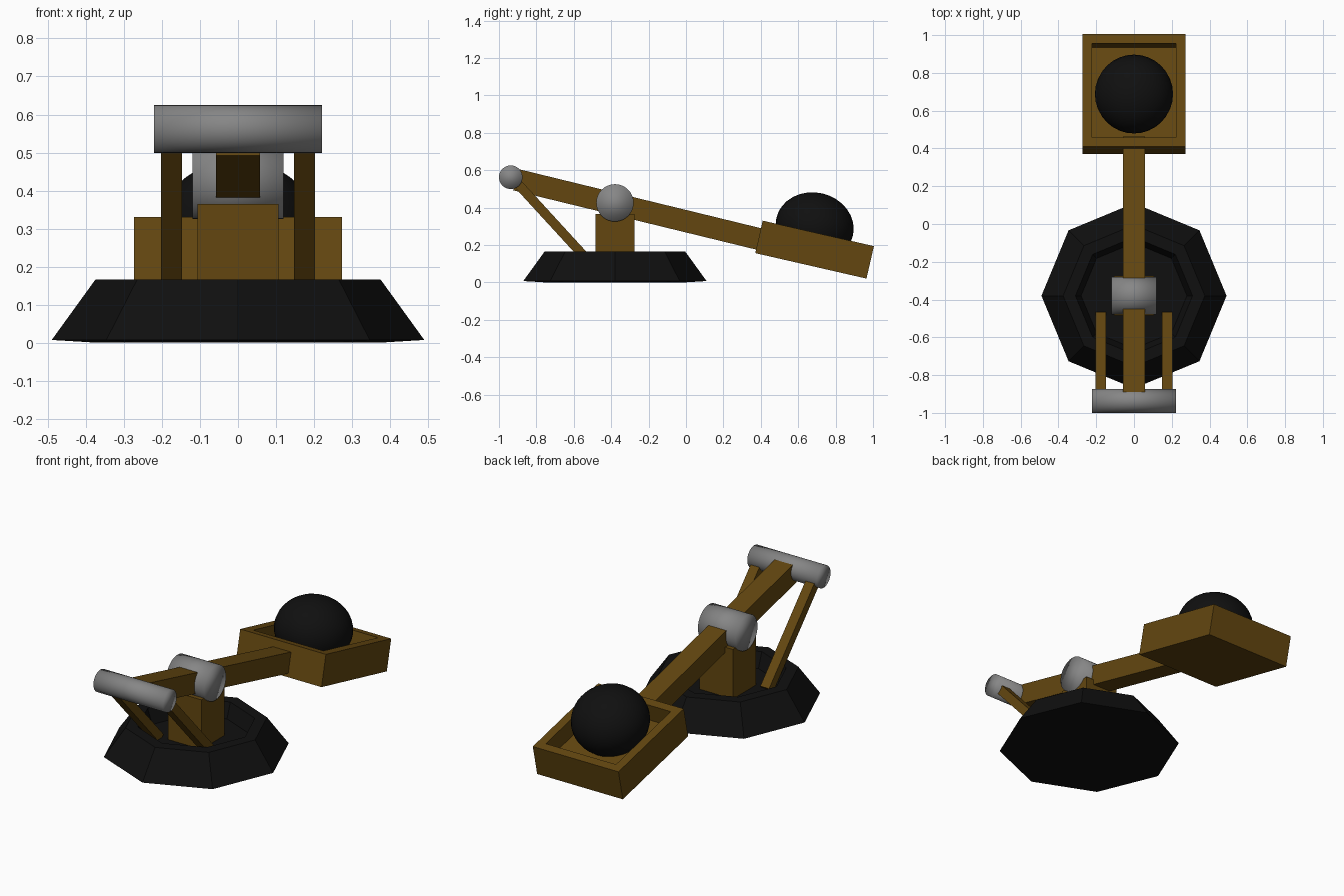
import bpy, bmesh, math
from mathutils import Matrix, Vector

if "Cube" in bpy.data.objects:
    bpy.data.objects.remove(bpy.data.objects["Cube"])


def material(name, rgb):
    m = bpy.data.materials.new(name)
    m.diffuse_color = (*rgb, 1)
    m.use_nodes = True
    m.node_tree.nodes["Principled BSDF"].inputs["Base Color"].default_value = m.diffuse_color
    return m


WOOD = material("brown wood", (0.125, 0.062, 0.005))
METAL = material("grey metal", (0.24, 0.24, 0.24))
BLACK = material("black iron", (0.005, 0.005, 0.005))


def finish(name, bm, mat, matrix=Matrix(), smooth=False):
    bmesh.ops.recalc_face_normals(bm, faces=bm.faces)
    for f in bm.faces:
        f.smooth = smooth
    me = bpy.data.meshes.new(name)
    bm.to_mesh(me)
    bm.free()
    me.materials.append(mat)
    ob = bpy.data.objects.new(name, me)
    ob.matrix_world = matrix
    bpy.context.collection.objects.link(ob)
    return ob


def box_mesh(size):
    bm = bmesh.new()
    bmesh.ops.create_cube(bm, size=1, matrix=Matrix.Diagonal((*size, 1)))
    return bm


def tilted(y, z, angle):
    """Frame whose local +y slopes downward to the back."""
    return Matrix.Translation((0, y, z)) @ Matrix.Rotation(-angle, 4, 'X')


def axle(name, y, z, radius, width):
    bm = bmesh.new()
    bmesh.ops.create_cone(bm, cap_ends=True, segments=32, radius1=radius,
                          radius2=radius, depth=width,
                          matrix=Matrix.Rotation(math.pi / 2, 4, 'Y'))
    finish(name, bm, METAL, Matrix.Translation((0, y, z)), smooth=True)


# Eight-sided base with a sunken middle
profile = [(0.375, 0.0), (0.49, 0.007), (0.375, 0.166), (0.31, 0.166), (0.28, 0.08)]
bm = bmesh.new()
rings = [[bm.verts.new((r * math.cos(i * math.pi / 4), r * math.sin(i * math.pi / 4), z))
          for i in range(8)] for r, z in profile]
for a, b in zip(rings, rings[1:]):
    for i in range(8):
        j = (i + 1) % 8
        bm.faces.new((a[i], a[j], b[j], b[i]))
bm.faces.new(rings[0])
bm.faces.new(rings[-1])
finish("base", bm, BLACK, Matrix.Translation((0, -0.38, 0)))

# Post, pivot and front roller
finish("post", box_mesh((0.212, 0.21, 0.29)), WOOD, Matrix.Translation((0, -0.38, 0.22)))
axle("pivot", -0.38, 0.425, 0.1, 0.24)
axle("front_roller", -0.937, 0.562, 0.063, 0.443)

# Swinging arm
finish("arm", box_mesh((0.115, 1.40, 0.117)), WOOD, tilted(-0.23, 0.383, math.radians(13.7)))

# Diagonal struts
top, foot = Vector((0, -0.93, 0.56)), Vector((0, -0.485, 0.075))
d = foot - top
for side, x in (("left", -0.175), ("right", 0.175)):
    m = Matrix.Translation((x, 0, 0)) @ tilted(*((top + foot) / 2).yz, math.atan2(-d.z, d.y))
    finish(side + "_strut", box_mesh((0.056, d.length, 0.05)), WOOD, m)

# Open tray at the back of the arm
tilt = math.radians(12.9)
frame = tilted(0.6875, 0.175, tilt)
bm = box_mesh((0.546, 0.61, 0.178))
lid = max(bm.faces, key=lambda f: f.calc_center_median().z)
bmesh.ops.inset_region(bm, faces=[lid], thickness=0.07)
bmesh.ops.translate(bm, verts=lid.verts, vec=(0, 0, 0))
well = bmesh.ops.extrude_discrete_faces(bm, faces=[lid])["faces"][0]
bmesh.ops.translate(bm, verts=well.verts, vec=(0, 0, -0.1))
finish("tray", bm, WOOD, frame)

# Slightly flattened cannonball resting in the tray
bm = bmesh.new()
bmesh.ops.create_uvsphere(bm, u_segments=32, v_segments=16, radius=1,
                          matrix=Matrix.Diagonal((0.207, 0.21, 0.182, 1)))
finish("ball", bm, BLACK, tilted(0.688, 0.298, tilt), smooth=True)
